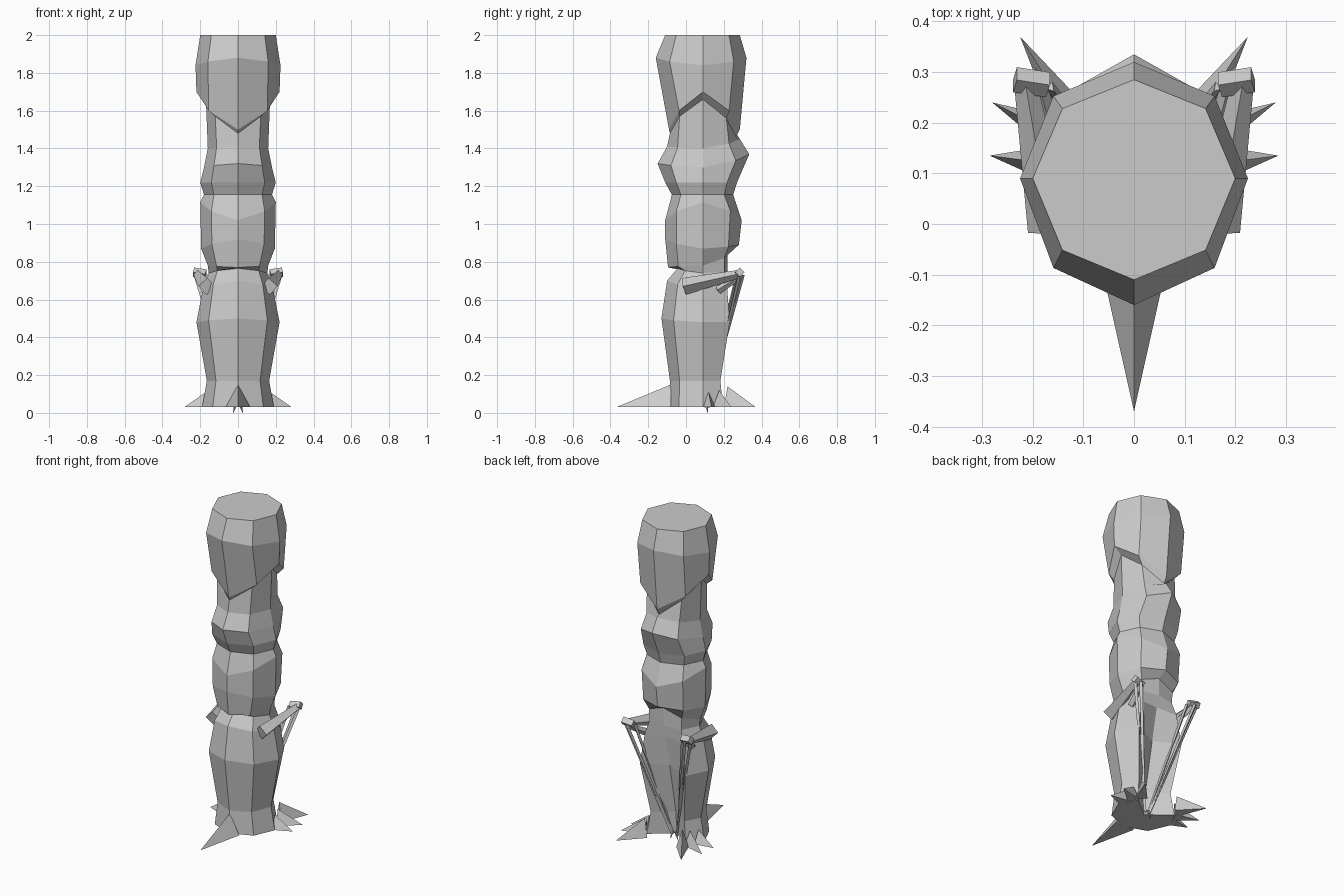
import bpy, bmesh, math
from mathutils import Vector

if "Cube" in bpy.data.objects:
    bpy.data.objects.remove(bpy.data.objects["Cube"])

CY = 0.09  # axis of the pole in y


def make(name, bm):
    bmesh.ops.recalc_face_normals(bm, faces=bm.faces[:])
    me = bpy.data.meshes.new(name)
    bm.to_mesh(me)
    bm.free()
    ob = bpy.data.objects.new(name, me)
    bpy.context.collection.objects.link(ob)
    return ob


def ring_points(zf, zs, zb, w, yf, yb, groove=None):
    """Eight-sided ring whose height tilts from front to side to back."""
    pts = []
    for k in range(8):
        a = k * math.pi / 4
        s, c = math.sin(a), math.cos(a)
        end, reach = (zf, CY - yf) if c > 0 else (zb, yb - CY)
        y = CY - c * reach
        if k == 4 and groove is not None:
            y = groove
        pts.append((w * s, y, zs + (end - zs) * c * c))
    return pts


def spike(name, base, tip, half, height):
    """Three-sided root flare lying on the ground."""
    b, t = Vector(base), Vector(tip)
    side = (t - b).cross(Vector((0, 0, 1))).normalized() * half
    bm = bmesh.new()
    l, r, top, end = [bm.verts.new(p) for p in
                      (b - side, b + side, b + Vector((0, 0, height)), t)]
    for f in ((l, r, top), (l, top, end), (r, end, top), (l, end, r)):
        bm.faces.new(f)
    make(name, bm)


def rod(name, p, q, r1, r2, sides=4):
    """Tapered branch between two points."""
    p, q = Vector(p), Vector(q)
    bm = bmesh.new()
    bmesh.ops.create_cone(bm, cap_ends=True, segments=sides, radius1=r1,
                          radius2=r2, depth=(q - p).length)
    rot = (q - p).to_track_quat('Z', 'Y').to_matrix().to_4x4()
    bmesh.ops.transform(bm, matrix=rot, verts=bm.verts[:])
    bmesh.ops.translate(bm, vec=(p + q) / 2, verts=bm.verts[:])
    make(name, bm)


# Carved pole: z front, z side, z back, half width, y front, y back, back groove
lower = [
    (.03, .03, .03, .19, -.09, .24, .09),
    (.17, .17, .17, .165, -.085, .22, .10),
    (.50, .48, .48, .22, -.13, .29, .16),
    (.70, .66, .68, .185, -.10, .27, .20),
    (.765, .74, .75, .155, -.045, .25, .22),
]
belly = [
    (.77, .78, .86, .16, -.095, .25, .22),
    (.92, .87, .89, .195, -.11, .28),
    (1.02, 1.115, 1.02, .20, -.11, .295),
]
face = [
    (1.155, 1.155, 1.155, .18, -.075, .25),
    (1.22, 1.22, 1.22, .20, -.11, .27),
    (1.32, 1.30, 1.37, .18, -.15, .335),
    (1.41, 1.40, 1.45, .16, -.10, .285),
    (1.48, 1.66, 1.46, .17, -.085, .265),
]
head = [
    (1.50, 1.70, 1.50, .22, -.09, .285),
    (1.88, 1.84, 1.88, .225, -.16, .32),
    (2.0, 2.0, 2.0, .20, -.11, .285),
]
bm = bmesh.new()
rings = [[bm.verts.new(p) for p in ring_points(*r)]
         for r in lower + belly + face + head]
for a, b in zip(rings, rings[1:]):
    for k in range(8):
        n = (k + 1) % 8
        bm.faces.new((a[k], a[n], b[n], b[k]))
bm.faces.new(rings[0][::-1])
bm.faces.new(rings[-1])
make("carved_pole", bm)

# Front root flare
spike("front_root", (0, -.08, .03), (0, -.37, .03), .065, .12)

for s, tag in ((-1, "left"), (1, "right")):
    # Side and back root flares
    for i, (bx, by, tx, ty, h) in enumerate((
            (.17, .12, .285, .135, .08),
            (.15, .175, .28, .24, .09),
            (.13, .22, .225, .37, .11))):
        spike(f"{tag}_root_{i}", (s * bx, by, .03), (s * tx, ty, .03), .035, h)
    # Branch reaching backwards from the shoulder
    rod(f"{tag}_branch", (s * .165, -.01, .67), (s * .215, .28, .735), .045, .022)
    rod(f"{tag}_branch_brace", (s * .16, .17, .65), (s * .19, .285, .72), .022, .014)
    rod(f"{tag}_branch_knot", (s * .17, .275, .735), (s * .235, .285, .745), .025, .025)
    # Thin stems running down into the back hollow
    for i, (x, y) in enumerate(((.165, .27), (.2, .3), (.225, .28))):
        rod(f"{tag}_stem_{i}", (s * x, y, .73), (s * .015, .10 + .01 * i, .03),
            .011, .006, 3)
    # Rootlets under the stems
    rod(f"{tag}_rootlet", (s * .012, .11, .05), (s * .025, .115, 0), .012, .001, 3)
